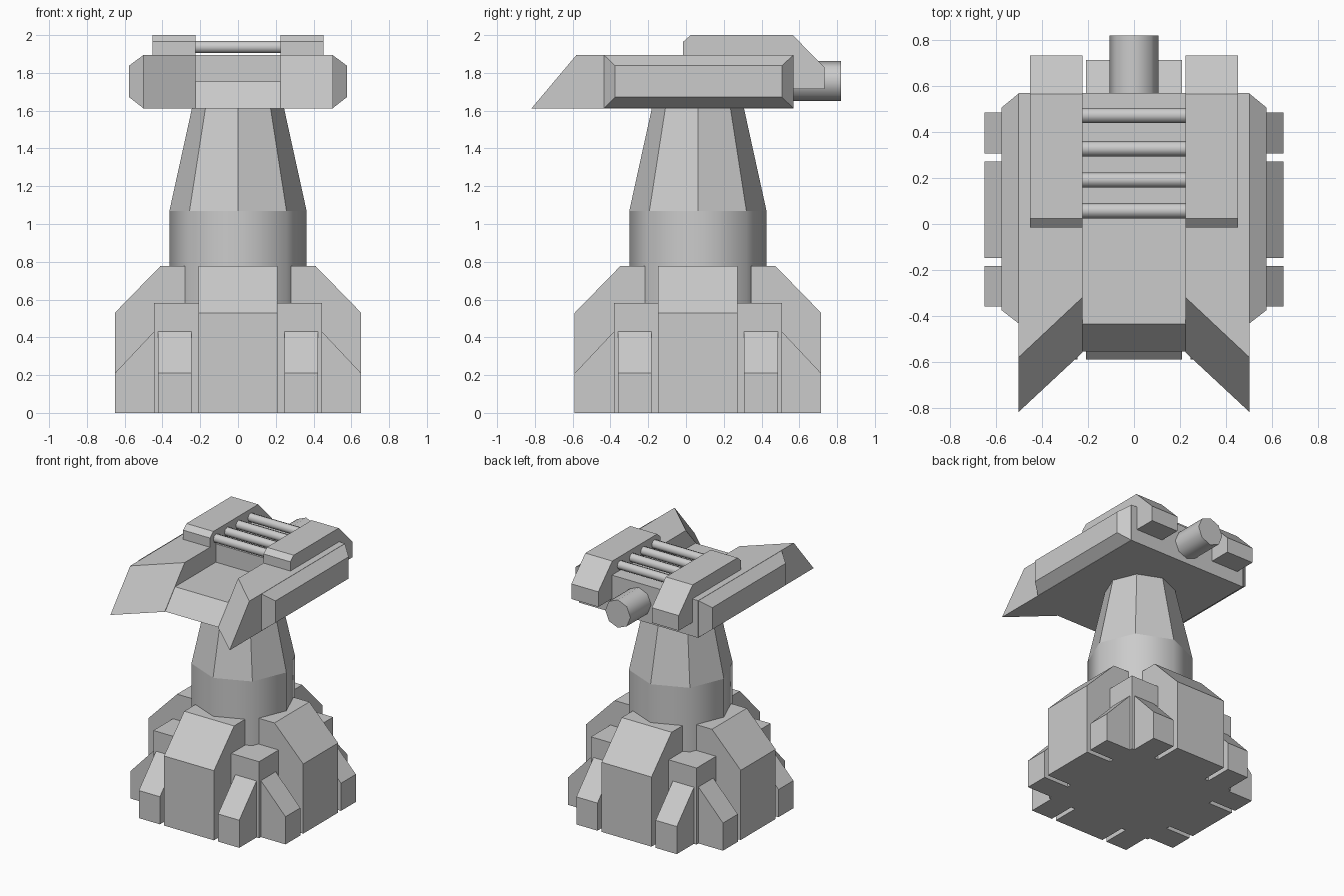
import bpy, bmesh
from math import pi, cos, sin
from mathutils import Matrix

if "Cube" in bpy.data.objects:
    bpy.data.objects.remove(bpy.data.objects["Cube"])

CY = 0.063  # centre line of base and neck


def loft(name, rings, smooth=False, matrix=Matrix()):
    """Join equal-length rings of points into a closed solid."""
    bm = bmesh.new()
    loops = [[bm.verts.new(matrix @ Matrix.Translation(p).translation) for p in r] for r in rings]
    n = len(loops[0])
    for a, b in zip(loops, loops[1:]):
        for i in range(n):
            j = (i + 1) % n
            bm.faces.new((a[i], a[j], b[j], b[i])).smooth = smooth
    bm.faces.new(loops[0][::-1])
    bm.faces.new(loops[-1])
    bmesh.ops.recalc_face_normals(bm, faces=bm.faces)
    mesh = bpy.data.meshes.new(name)
    bm.to_mesh(mesh)
    bm.free()
    ob = bpy.data.objects.new(name, mesh)
    bpy.context.collection.objects.link(ob)
    return ob


def extrude_x(name, profile, x0, x1, matrix=Matrix()):
    """Extrude a (y, z) profile from x0 to x1."""
    return loft(name, [[(x, y, z) for y, z in profile] for x in (x0, x1)], matrix=matrix)


def ring(r, z):
    return [(r * cos(i * pi / 4), r * sin(i * pi / 4), z) for i in range(8)]


def mirror_x(ob):
    ob.modifiers.new("mirror", 'MIRROR').use_mirror_merge = False
    return ob


base = Matrix.Translation((0, CY, 0))

# Base core and four-way buttresses and feet
s = 0.445
loft("base_core", [[(-s, -s, z), (s, -s, z), (s, s, z), (-s, s, z)] for z in (0, 0.582)], matrix=base)
buttress = [(-0.28, 0), (-0.652, 0), (-0.652, 0.53), (-0.41, 0.778), (-0.28, 0.778)]
foot = [(-0.42, 0), (-0.652, 0), (-0.652, 0.21), (-s, 0.43), (-0.42, 0.43)]
for k in range(4):
    m = base @ Matrix.Rotation(k * pi / 2, 4, 'Z')
    extrude_x(f"buttress_{k}", buttress, -0.21, 0.21, m)
    for side, x in (("left", -0.423), ("right", 0.245)):
        extrude_x(f"foot_{k}_{side}", foot, x, x + 0.178, m)

# Round collar and tapered octagonal neck
loft("collar", [ring(0.363, 0.5), ring(0.363, 1.07)], smooth=True, matrix=base)
loft("neck", [ring(0.363, 1.07), ring(0.24, 1.63)], matrix=base)

# Head: stepped centre and two swept prongs
extrude_x("head_centre", [(-0.555, 1.612), (0.57, 1.612), (0.57, 1.895), (0.055, 1.895),
                          (0.055, 1.755), (-0.435, 1.755)], -0.225, 0.225)
mirror_x(loft("head_prong", [
    [(x, yb, 1.612), (x, 0.57, 1.612), (x, 0.57, 1.895), (x, yt, 1.895)]
    for x, yb, yt in ((0.225, -0.56, -0.32), (0.502, -0.818, -0.58))]))

# Bevelled side panels
mirror_x(loft("side_panel", [
    [(x, y0, z0), (x, y1, z0), (x, y1, z1), (x, y0, z1)]
    for x, y0, y1, z0, z1 in ((0.5, -0.435, 0.57, 1.612, 1.895), (0.577, -0.375, 0.507, 1.672, 1.838))]))

# Raised pods overhanging the back
mirror_x(extrude_x("top_pod", [(-0.015, 1.85), (-0.015, 1.965), (0.025, 2.0), (0.565, 2.0), (0.733, 1.83),
                               (0.733, 1.715), (0.5, 1.715), (0.5, 1.85)], 0.225, 0.452))

# Cross rods between the pods
turn = Matrix.Rotation(pi / 2, 4, 'Y')
for i, y in enumerate((0.058, 0.192, 0.328, 0.473)):
    loft(f"cross_rod_{i}", [ring(0.033, -0.235), ring(0.033, 0.235)], smooth=True,
         matrix=Matrix.Translation((0, y, 1.937)) @ turn)

# Rear barrel
loft("rear_barrel", [ring(0.106, -0.5), ring(0.106, -0.82)], smooth=True,
     matrix=Matrix.Translation((0, 0, 1.756)) @ Matrix.Rotation(pi / 2, 4, 'X'))
